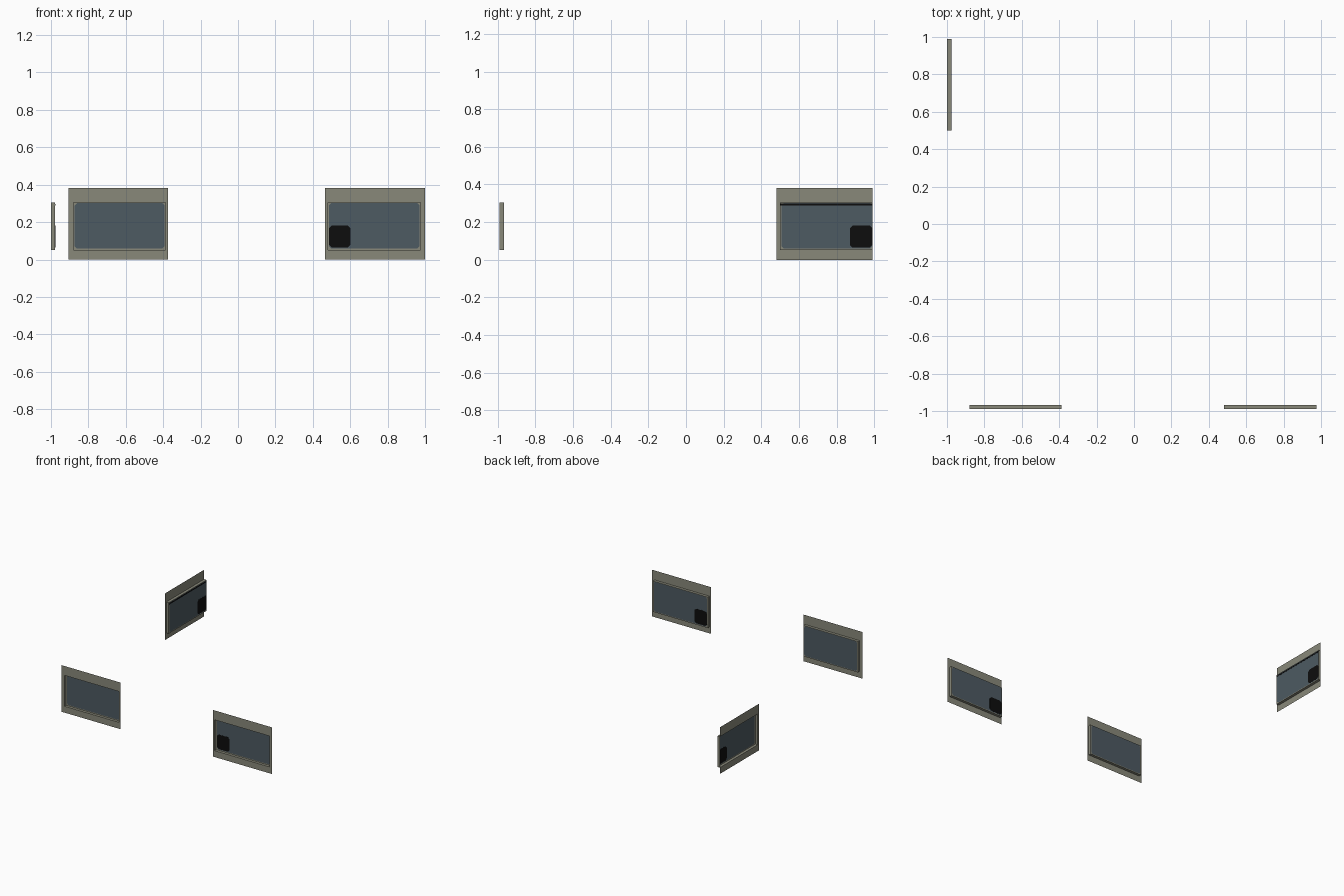
import bpy
from mathutils import Vector

if "Cube" in bpy.data.objects:
    bpy.data.objects.remove(bpy.data.objects["Cube"])

DEPTH = 0.022          # how far the glass sits behind the wall plate
HEIGHT = 0.382
SILL, HEAD = 0.052, 0.305
RIM, CHAMFER = 0.007, 0.012


def material(name, rgb):
    m = bpy.data.materials.new(name)
    m.diffuse_color = (*rgb, 1)
    m.use_nodes = True
    m.node_tree.nodes["Principled BSDF"].inputs["Base Color"].default_value = m.diffuse_color
    return m


OLIVE = material("olive_grey", (0.25, 0.25, 0.195))
GLASS = material("slate_blue_glass", (0.075, 0.103, 0.122))
BLACK = material("black", (0.004, 0.004, 0.004))


def build(name, faces, mat):
    """Make an object from a list of point loops."""
    verts, index, polys = [], {}, []
    for face in faces:
        ids = []
        for p in face:
            key = tuple(round(c, 5) for c in p)
            if key not in index:
                index[key] = len(verts)
                verts.append(key)
            if index[key] not in ids:
                ids.append(index[key])
        if len(ids) > 2:
            polys.append(ids)
    mesh = bpy.data.meshes.new(name)
    mesh.from_pydata(verts, [], polys)
    mesh.materials.append(mat)
    ob = bpy.data.objects.new(name, mesh)
    bpy.context.collection.objects.link(ob)


def rect(u0, u1, z0, z1):
    return [(u0, z0), (u1, z0), (u1, z1), (u0, z1)]


def chamfered(u0, u1, z0, z1, c):
    return [(u0, z0 + c), (u0 + c, z0), (u1 - c, z0), (u1, z0 + c),
            (u1, z1 - c), (u1 - c, z1), (u0 + c, z1), (u0, z1 - c)]


def window(label, origin, along, inward, plate, hole, patch=None, end_rim=RIM):
    origin, along, inward = Vector(origin), Vector(along), Vector(inward)

    def at(p, d):
        return origin + along * p[0] + inward * d + Vector((0, 0, p[1]))

    def ring(a, da, b, db):
        n = len(a)
        return [[at(a[i], da), at(a[(i + 1) % n], da),
                 at(b[(i + 1) % n], db), at(b[i], db)] for i in range(n)]

    def slab(name, loop, d, t, mat):
        sides = ring(loop, d - t, loop, d + t)
        caps = [[at(p, d - t) for p in loop], [at(p, d + t) for p in loop[::-1]]]
        build(name, sides + caps, mat)

    outer = rect(*plate, 0, HEIGHT)
    inner = rect(*hole, SILL, HEAD)
    # flat wall plate around the opening, and the reveal behind it
    build(label + "_wall_plate", ring(outer, 0, inner, 0), OLIVE)
    build(label + "_reveal", ring(inner, 0, inner, DEPTH), OLIVE)
    # narrow rim and the glass with clipped corners
    pane = chamfered(hole[0] + end_rim, hole[1] - RIM, SILL + RIM, HEAD - 0.003, CHAMFER)
    doubled = [p for p in inner for _ in range(2)]
    build(label + "_rim", ring(doubled, DEPTH, pane, DEPTH), OLIVE)
    build(label + "_glass", [[at(p, DEPTH) for p in pane]], GLASS)
    # dark patch in the lower corner, seen from both sides
    if patch:
        slab(label + "_dark_patch", chamfered(*patch, 0.064, 0.182, 0.015),
             DEPTH, 0.0012, BLACK)
    return slab


X, Y = (1, 0, 0), (0, 1, 0)
window("front_left", (0, -0.99, 0), X, Y, (-0.905, -0.373), (-0.88, -0.387))
window("front_right", (0, -0.99, 0), X, Y, (0.466, 1.0), (0.48, 0.977), (0.487, 0.602))
side = window("side", (-1, 0, 0), (0, -1, 0), X, (-0.99, -0.48), (-0.99, -0.5),
              (-0.99, -0.87), 0.0)
# thin dark line along the head of the side window
side("side_head_line", rect(-0.99, -0.5, 0.288, 0.298), DEPTH, 0.001, BLACK)
